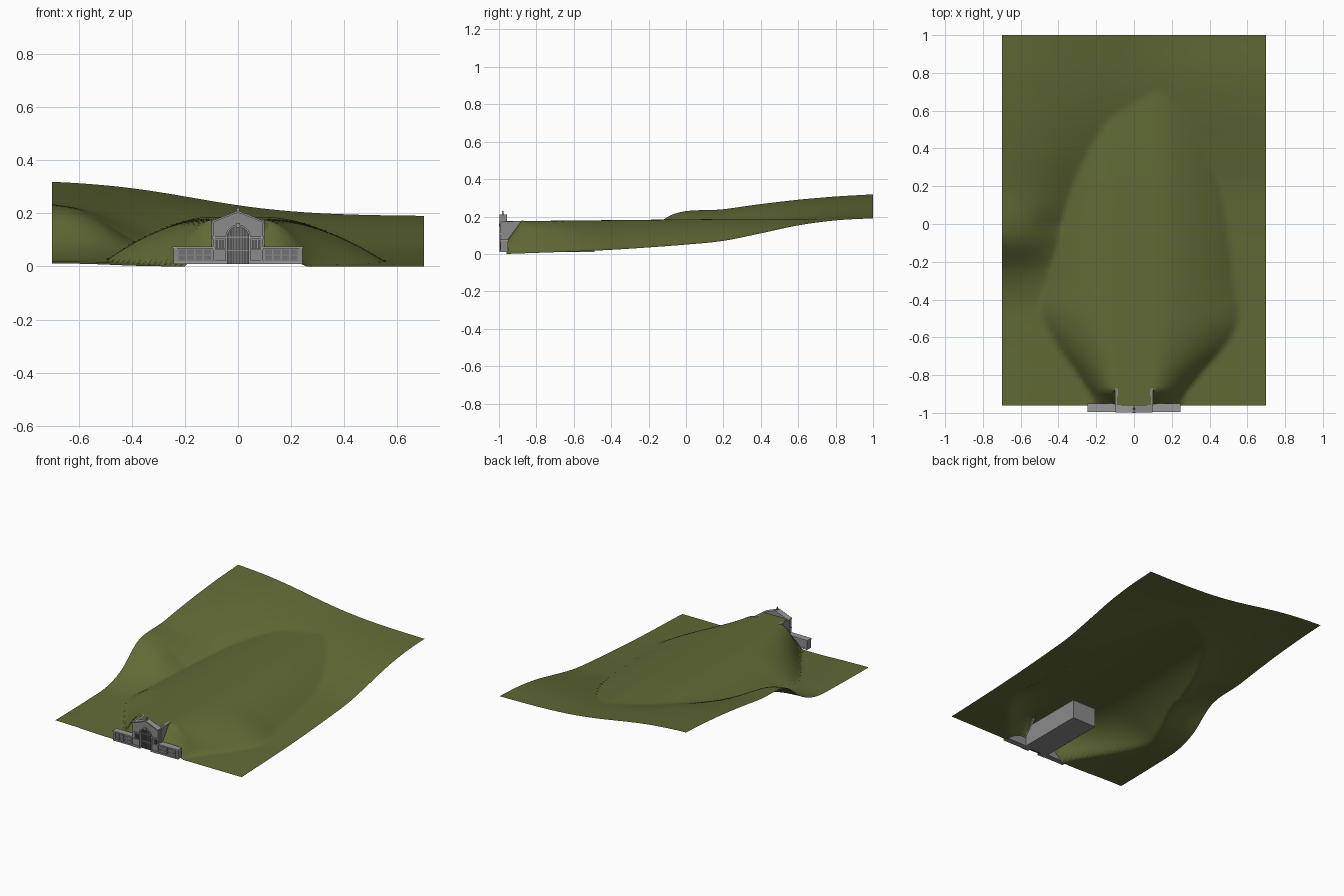
import bpy, bmesh, math

if "Cube" in bpy.data.objects:
    bpy.data.objects.remove(bpy.data.objects["Cube"])


def material(name, r, g, b):
    m = bpy.data.materials.new(name)
    m.diffuse_color = (r, g, b, 1)
    m.use_nodes = True
    m.node_tree.nodes["Principled BSDF"].inputs["Base Color"].default_value = m.diffuse_color
    return m


GRASS = material("grass", 0.12, 0.145, 0.037)
STONE = material("stone grey", 0.26, 0.26, 0.26)
TRIM = material("trim grey", 0.32, 0.32, 0.32)
PANEL = material("panel grey", 0.17, 0.17, 0.17)
GLASS = material("dark glazing", 0.09, 0.09, 0.095)


def finish(name, bm, mat):
    me = bpy.data.meshes.new(name)
    bm.to_mesh(me)
    bm.free()
    me.materials.append(mat)
    ob = bpy.data.objects.new(name, me)
    bpy.context.collection.objects.link(ob)
    return ob


def prism(name, pts, a, b, mat, axis="y"):
    """Extrude a profile: (x, z) points along y, or (y, z) points along x."""
    put = (lambda p, d: (p[0], d, p[1])) if axis == "y" else (lambda p, d: (d, p[0], p[1]))
    bm = bmesh.new()
    face = bm.faces.new([bm.verts.new(put(p, a)) for p in pts])
    ext = bmesh.ops.extrude_face_region(bm, geom=[face])
    for v in ext["geom"]:
        if isinstance(v, bmesh.types.BMVert):
            v.co[1 if axis == "y" else 0] = b
    bmesh.ops.recalc_face_normals(bm, faces=bm.faces)
    bmesh.ops.triangulate(bm, faces=[f for f in bm.faces if len(f.verts) > 4])
    return finish(name, bm, mat)


def box(name, x0, x1, y0, y1, z0, z1, mat):
    return prism(name, [(x0, z0), (x1, z0), (x1, z1), (x0, z1)], y0, y1, mat)


def arch(r, z0, zc, n=16):
    """Round-headed opening outline from left foot to right foot."""
    pts = [(-r, z0)]
    pts += [(-r * math.cos(math.pi * i / n), zc + r * math.sin(math.pi * i / n)) for i in range(n + 1)]
    return pts + [(r, z0)]


# ---- hillside terrain ----
def curve(pts, y):
    """Smooth interpolation through (y, value) points."""
    y = min(max(y, pts[0][0]), pts[-1][0])
    i = max(k for k in range(len(pts) - 1) if pts[k][0] <= y)
    slope = lambda k: ((pts[min(k + 1, len(pts) - 1)][1] - pts[max(k - 1, 0)][1])
                       / (pts[min(k + 1, len(pts) - 1)][0] - pts[max(k - 1, 0)][0]))
    (y0, a), (y1, b) = pts[i], pts[i + 1]
    h = y1 - y0
    t = (y - y0) / h
    return (a * (1 + 2 * t) * (1 - t) ** 2 + b * t * t * (3 - 2 * t)
            + h * slope(i) * t * (1 - t) ** 2 - h * slope(i + 1) * t * t * (1 - t))


LEFT_EDGE = [(-0.96, 0.012), (-0.6, 0.018), (-0.4, 0.03), (-0.25, 0.085), (-0.07, 0.218),
             (0.2, 0.25), (0.4, 0.28), (0.7, 0.313), (1.0, 0.328)]
RIGHT_EDGE = [(-0.96, 0.0), (-0.5, 0.017), (-0.3, 0.028), (0, 0.05), (0.2, 0.07),
              (0.4, 0.11), (0.6, 0.152), (0.8, 0.178), (1.0, 0.189)]
TOE_LEFT = [(-0.96, 0.2), (-0.88, 0.24), (-0.5, 0.51), (-0.3, 0.52), (0.2, 0.5), (1, 0.48)]
TOE_RIGHT = [(-0.96, 0.25), (-0.88, 0.28), (-0.55, 0.56), (-0.3, 0.57), (0.2, 0.56), (1, 0.52)]


def height(x, y):
    # valley floor blending up to the left hill
    k = max(0, y)
    c, s = -0.47 + 0.3 * k, 0.07 + 0.13 * min(1, k * 1.4)
    w = 1 / (1 + math.exp((x - c) / s))
    low, high = curve(RIGHT_EDGE, y), curve(LEFT_EDGE, y)
    ground = low + (high - low) * w
    # embankment ridge running back from the portal
    crest = 0.175 + 0.012 * min(1, (y + 0.96) / 1.2)
    if abs(x) > 0.095:
        toe = curve(TOE_LEFT if x < 0 else TOE_RIGHT, y)
        t = min(1.2, max(0, (abs(x) - 0.1) / (toe - 0.1)))
        front = min(1, 0.38 + 0.62 * (y + 0.96) / 0.08)
        crest *= front * (1 - t ** 1.8)
    return max(ground, crest)


xs = sorted([round(-0.7 + i * 0.02, 4) for i in range(71)] + [-0.09, 0.09])
ys = [-0.96 + i * 0.02 for i in range(99)]
bm = bmesh.new()
rows = [[bm.verts.new((x, y, height(x, y))) for x in xs] for y in ys]
for r0, r1 in zip(rows, rows[1:]):
    for i in range(len(xs) - 1):
        bm.faces.new((r0[i], r0[i + 1], r1[i + 1], r1[i]))
terrain = finish("terrain", bm, GRASS)
bpy.context.view_layer.objects.active = terrain
terrain.select_set(True)
bpy.ops.object.shade_smooth_by_angle(angle=math.radians(50))
terrain.select_set(False)

# ---- tunnel body buried in the embankment ----
box("tunnel_body", -0.09, 0.09, -0.965, -0.49, 0.01, 0.14, STONE)

# ---- gabled portal front with arched opening ----
BASE = 0.01
prism("portal_front", [(-0.092, BASE)] + [(-0.092, 0.168), (0, 0.203), (0.092, 0.168), (0.092, BASE)]
      + arch(0.041, BASE, 0.11)[::-1], -0.99, -0.96, STONE)
prism("gable_cornice", [(-0.097, 0.165), (0, 0.203), (0.097, 0.165), (0.097, 0.172),
                        (0, 0.211), (-0.097, 0.172)], -0.998, -0.958, TRIM)
prism("arch_surround", arch(0.047, BASE, 0.11) + arch(0.04, BASE, 0.11)[::-1], -0.997, -0.985, TRIM)
prism("keystone", [(-0.004, 0.146), (0.004, 0.146), (0.007, 0.163), (-0.007, 0.163)], -1.0, -0.985, TRIM)
box("finial_base", -0.006, 0.006, -0.985, -0.973, 0.203, 0.217, TRIM)
prism("finial_tip", [(-0.004, 0.217), (0.004, 0.217), (0, 0.23)], -0.983, -0.975, TRIM)

# ---- arched window and doors ----
prism("arch_glazing", arch(0.041, BASE, 0.11), -0.978, -0.97, GLASS)
for i in range(-3, 4):
    x = i * 0.011
    top = 0.11 + math.sqrt(0.041 ** 2 - x * x)
    box("arch_mullion", x - 0.0014, x + 0.0014, -0.982, -0.977, BASE, top, STONE)
for z in (0.058, 0.108):
    box("arch_transom", -0.041, 0.041, -0.983, -0.977, z, z + 0.005, STONE)

for s in (-1, 1):
    def side_box(name, x0, x1, *rest):
        box(name, min(s * x0, s * x1), max(s * x0, s * x1), *rest)

    # ---- portal flanks ----
    side_box("flank_plinth", 0.047, 0.096, -0.996, -0.985, BASE, 0.022, TRIM)
    side_box("flank_sill", 0.047, 0.096, -0.996, -0.985, 0.062, 0.067, TRIM)
    side_box("flank_band", 0.047, 0.097, -0.997, -0.985, 0.104, 0.112, TRIM)
    side_box("flank_pilaster", 0.086, 0.095, -0.994, -0.96, BASE, 0.168, STONE)
    side_box("flank_window", 0.052, 0.084, -0.992, -0.985, 0.07, 0.1, GLASS)
    for x in (0.0626, 0.0733):
        side_box("flank_window_bar", x - 0.0012, x + 0.0012, -0.994, -0.985, 0.07, 0.1, TRIM)

    # ---- low wing walls ----
    side_box("wing_wall", 0.092, 0.24, -0.988, -0.955, BASE, 0.07, STONE)
    side_box("wing_cap", 0.092, 0.246, -0.995, -0.95, 0.068, 0.076, TRIM)
    side_box("wing_plinth", 0.092, 0.243, -0.993, -0.953, BASE, 0.019, TRIM)
    side_box("wing_end_pier", 0.23, 0.243, -0.992, -0.952, BASE, 0.07, STONE)
    for col in range(4):
        for z in (0.023, 0.046):
            x = 0.102 + col * 0.032
            side_box("wing_panel", x, x + 0.027, -0.991, -0.985, z, z + 0.018, PANEL)

    # ---- wedge walls holding back the embankment ----
    prism("retaining_wedge", [(-0.97, 0.06), (-0.87, 0.172), (-0.87, 0.178), (-0.97, 0.172)],
          s * 0.084, s * 0.1, STONE, axis="x")
